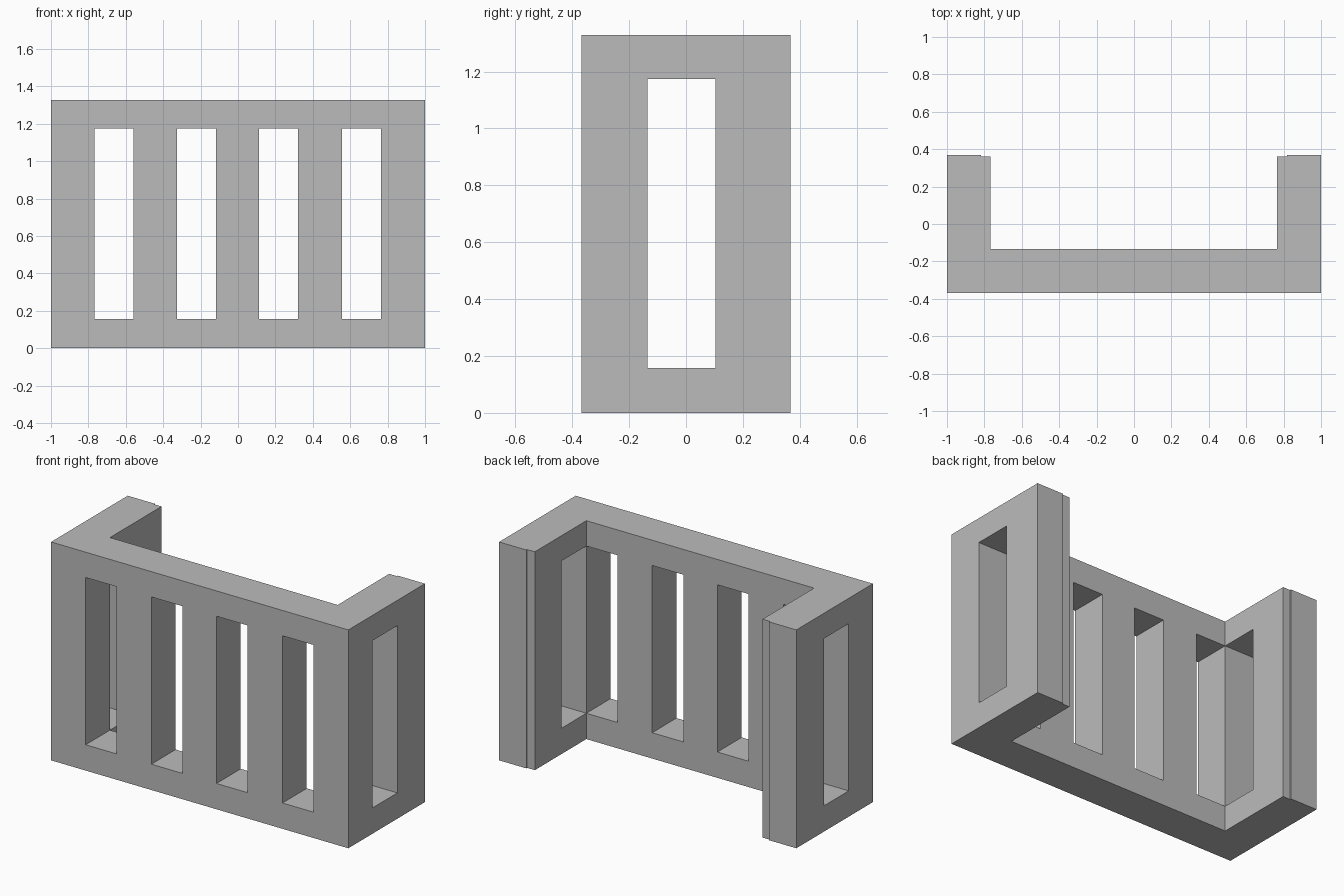
import bpy
import bmesh
from mathutils import Vector

cube = bpy.data.objects.get("Cube")
if cube:
    bpy.data.objects.remove(cube, do_unlink=True)

# Window openings along the front, and in the side wings
front_windows = [(-0.767, -0.56), (-0.325, -0.117), (0.113, 0.322), (0.557, 0.765)]
side_window = (-0.135, 0.103)
sill, lintel, height = 0.157, 1.174, 1.328
back, inner_wall, rebate = 0.368, -0.135, 0.36
step_left, step_right = 0.817, -0.817

# Planes that divide the wall into blocks
xs = sorted({-1, 1, step_left, step_right} | {x for w in front_windows for x in w})
ys = sorted({-back, back, rebate, *side_window})
zs = [0, sill, lintel, height]


def is_solid(i, j, k):
    """Tell whether a block of the divided volume is filled with wall."""
    if not (0 <= i < len(xs) - 1 and 0 <= j < len(ys) - 1 and 0 <= k < len(zs) - 1):
        return False
    x, y, z = ((c[n] + c[n + 1]) / 2 for c, n in ((xs, i), (ys, j), (zs, k)))
    in_wing = x < front_windows[0][0] or x > front_windows[-1][1]
    window_height = sill < z < lintel
    if y < inner_wall:
        return not (window_height and any(a < x < b for a, b in front_windows))
    if not in_wing:
        return False
    if y > rebate:
        return x < step_right or x > step_left
    return not (window_height and side_window[0] < y < side_window[1])


# Skin the filled blocks with outer faces only
bm = bmesh.new()
cuts = (xs, ys, zs)
for i in range(len(xs) - 1):
    for j in range(len(ys) - 1):
        for k in range(len(zs) - 1):
            if not is_solid(i, j, k):
                continue
            cell = (i, j, k)
            for axis in range(3):
                for side in (0, 1):
                    near = list(cell)
                    near[axis] += 2 * side - 1
                    if is_solid(*near):
                        continue
                    u, v = (axis + 1) % 3, (axis + 2) % 3
                    corners = []
                    for du, dv in ((0, 0), (1, 0), (1, 1), (0, 1)):
                        p = Vector()
                        p[axis] = cuts[axis][cell[axis] + side]
                        p[u] = cuts[u][cell[u] + du]
                        p[v] = cuts[v][cell[v] + dv]
                        corners.append(bm.verts.new(p))
                    bm.faces.new(corners if side else corners[::-1])
bmesh.ops.remove_doubles(bm, verts=bm.verts, dist=0.0005)

mesh = bpy.data.meshes.new("windowed_wall")
bm.to_mesh(mesh)
bm.free()
wall = bpy.data.objects.new("windowed_wall", mesh)
bpy.context.collection.objects.link(wall)

# Plain grey finish
grey = bpy.data.materials.new("wall_grey")
grey.use_nodes = True
colour = (0.5, 0.5, 0.5, 1)
grey.diffuse_color = colour
grey.node_tree.nodes["Principled BSDF"].inputs["Base Color"].default_value = colour
mesh.materials.append(grey)
